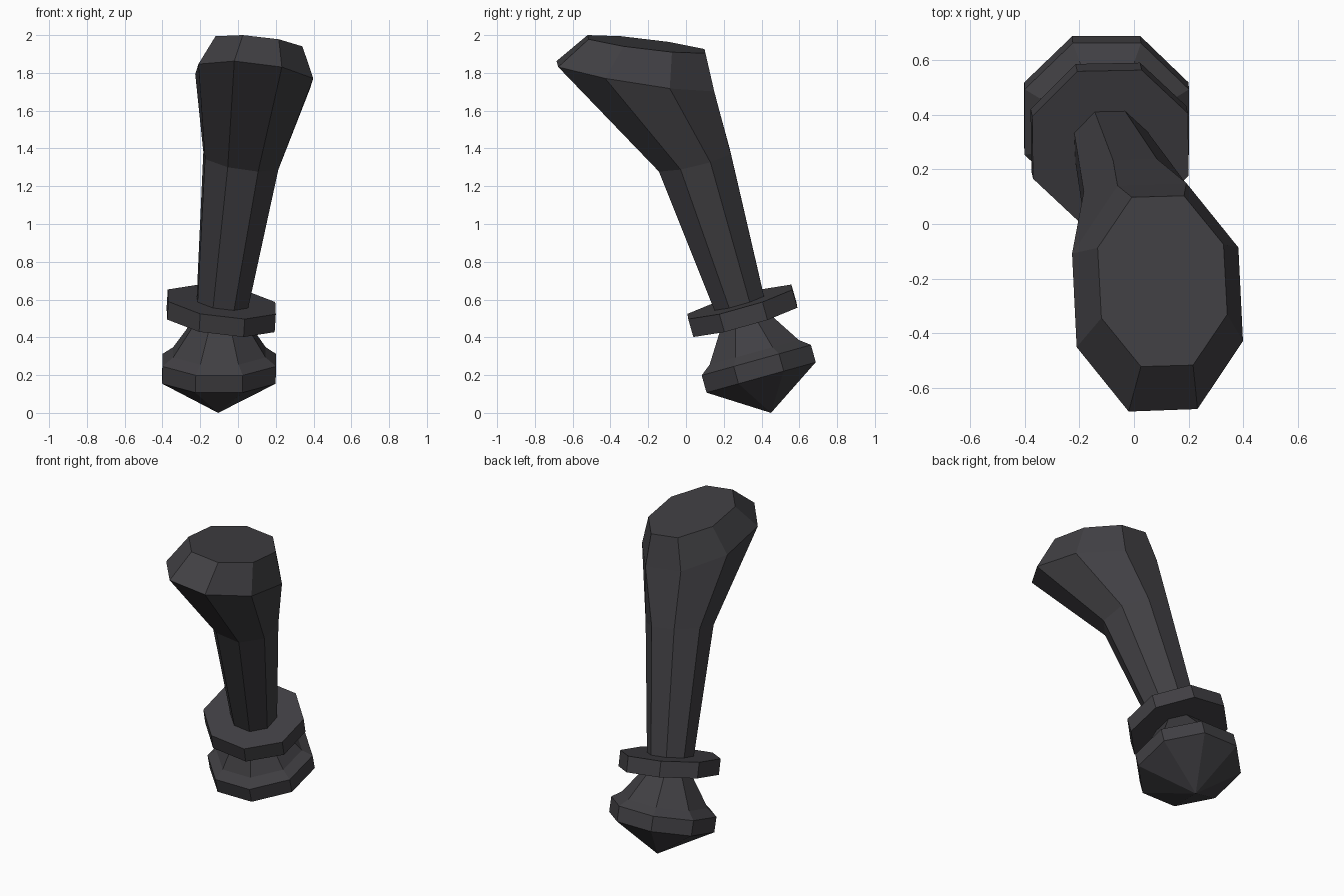
import bpy, bmesh, math
from mathutils import Vector

if "Cube" in bpy.data.objects:
    bpy.data.objects.remove(bpy.data.objects["Cube"])

charcoal = bpy.data.materials.new("charcoal")
charcoal.diffuse_color = (0.052, 0.05, 0.056, 1)
charcoal.use_nodes = True
charcoal.node_tree.nodes["Principled BSDF"].inputs["Base Color"].default_value = charcoal.diffuse_color


def loft(name, rings, tip=None):
    """Join eight-sided rings (centre, side vector, back vector), bottom to top."""
    bm = bmesh.new()
    loops = []
    for c, u, v in rings:
        loop = []
        for k in range(8):
            a = math.radians(22.5 + 45 * k)
            loop.append(bm.verts.new(Vector(c) + Vector(u) * math.cos(a) + Vector(v) * math.sin(a)))
        loops.append(loop)
    for lo, hi in zip(loops, loops[1:]):
        for k in range(8):
            n = (k + 1) % 8
            bm.faces.new((lo[k], lo[n], hi[n], hi[k]))
    bm.faces.new(loops[-1])
    if tip is None:
        bm.faces.new(loops[0][::-1])
    else:
        t = bm.verts.new(tip)
        for k in range(8):
            bm.faces.new((loops[0][(k + 1) % 8], loops[0][k], t))
    bmesh.ops.recalc_face_normals(bm, faces=bm.faces)
    mesh = bpy.data.meshes.new(name)
    bm.to_mesh(mesh)
    bm.free()
    mesh.materials.append(charcoal)
    obj = bpy.data.objects.new(name, mesh)
    bpy.context.collection.objects.link(obj)
    return obj


# Pointed base and neck, leaning towards the front: (distance up axis, radius)
tip = Vector((-0.105, 0.45, 0))
axis = Vector((0.02, -0.268, 0.963))
profile = [(0.195, 0.325), (0.29, 0.325), (0.333, 0.265), (0.51, 0.142)]
loft("base_and_neck",
     [(tip + axis * d, (r, 0, 0), (0, r * 0.963, r * 0.268)) for d, r in profile], tip)

# Flat collar between neck and grip
side, back = (0.308, 0.006, -0.036), (-0.004, 0.298, 0.084)
loft("collar", [((-0.092, 0.312, 0.493), side, back),
                ((-0.086, 0.285, 0.588), side, back)])

# Grip flaring into a wide bevelled head
loft("grip_and_head", [
    ((-0.085, 0.287, 0.565), (0.143, 0.003, -0.017), (-0.006, 0.14, 0.039)),
    ((0.015, 0.045, 1.335), (0.21, 0.006, -0.03), (-0.012, 0.206, 0.05)),
    ((0.086, -0.268, 1.782), (0.329, 0.012, -0.041), (-0.022, 0.447, -0.07)),
    ((0.104, -0.209, 1.952), (0.249, 0.007, -0.029), (-0.018, 0.335, -0.04)),
])
